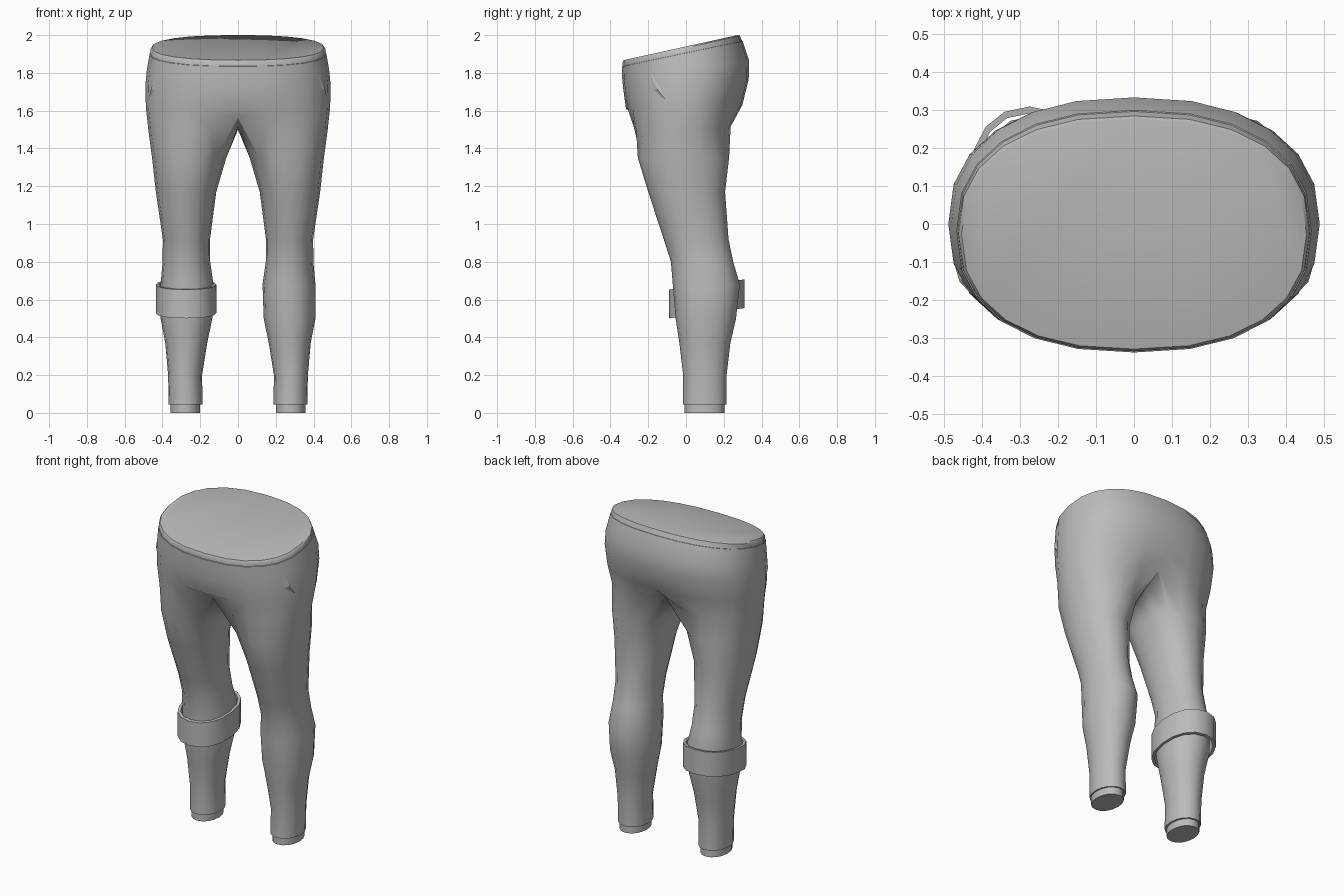
import bpy, bmesh
from math import sin, cos, radians, exp
from mathutils import Vector
from mathutils.bvhtree import BVHTree

old = bpy.data.objects.get("Cube")
if old:
    bpy.data.objects.remove(old)

grey = bpy.data.materials.new("grey_cloth")
grey.use_nodes = True
colour = (0.5, 0.5, 0.5, 1)
grey.diffuse_color = colour
grey.node_tree.nodes["Principled BSDF"].inputs["Base Color"].default_value = colour


def finish(name, bm, mirror=False, angle=40):
    bmesh.ops.recalc_face_normals(bm, faces=bm.faces)
    mesh = bpy.data.meshes.new(name)
    bm.to_mesh(mesh)
    mesh.materials.append(grey)
    ob = bpy.data.objects.new(name, mesh)
    bpy.context.collection.objects.link(ob)
    bpy.ops.object.select_all(action='DESELECT')
    ob.select_set(True)
    bpy.context.view_layer.objects.active = ob
    bpy.ops.object.shade_smooth_by_angle(angle=radians(angle))
    if mirror:
        ob.modifiers.new("mirror", 'MIRROR').merge_threshold = 0.0005
    return ob


def rounded(deg, rx, ry, n):
    """Point on a superellipse."""
    c, s = cos(radians(deg)), sin(radians(deg))
    power = lambda v: (abs(v) ** (2 / n)) * (1 if v >= 0 else -1) if abs(v) > 1e-6 else 0
    return rx * power(c), ry * power(s)


def bridge(bm, a, b, closed):
    count = len(a)
    for i in range(count if closed else count - 1):
        j = (i + 1) % count
        bm.faces.new((a[i], a[j], b[j], b[i]))


OUTER = 13   # points shared by leg and hip rings
bm = bmesh.new()

# Legs, from the ankle up: z, inner x, outer x, front y, back y
leg_levels = [
    (0.00, .200, .358, -.008, .205), (0.045, .200, .358, -.008, .205),
    (0.045, .188, .367, -.017, .215), (0.20, .190, .370, -.015, .215),
    (0.37, .163, .385, -.035, .235), (0.50, .136, .410, -.055, .265),
    (0.68, .130, .410, -.070, .285), (0.80, .147, .399, -.080, .250),
    (0.92, .148, .398, -.118, .225), (1.17, .115, .435, -.200, .207),
    (1.35, .062, .455, -.255, .228)]
legs = []
for z, x0, x1, y0, y1 in leg_levels:
    ring = []
    for k in range(16):
        x, y = rounded(-135 + 22.5 * k, (x1 - x0) / 2, (y1 - y0) / 2, 2.1)
        ring.append(bm.verts.new((x + (x0 + x1) / 2, y + (y0 + y1) / 2, z)))
    legs.append(ring)
for a, b in zip(legs, legs[1:]):
    bridge(bm, a, b, True)
bm.faces.new(legs[0])

# Hips and waistband: z at y = 0, tilt, half width, front y, back y
hip_levels = [
    (1.50, 0, .475, -.297, .255), (1.62, .03, .488, -.318, .298),
    (1.74, .08, .490, -.332, .332), (1.82, .14, .482, -.338, .334),
    (1.905, .21, .468, -.339, .300), (1.906, .21, .465, -.336, .297),
    (1.932, .23, .463, -.336, .285), (1.940, .22, .455, -.330, .275)]
hips = []
for level, (z, tilt, rx, y0, y1) in enumerate(hip_levels):
    ring = []
    for k in range(OUTER):
        x, y = rounded(-90 + 15 * k, rx, (y1 - y0) / 2, 2.35)
        y += (y0 + y1) / 2
        lift = 0
        if level == 0:   # crease above the crotch
            dip = exp(-(x / 0.13) ** 2)
            lift, y = 0.06 * dip, y * (1 - 0.16 * dip)
        ring.append(bm.verts.new((x, y, z + tilt * y + lift)))
    hips.append(ring)
for a, b in zip(hips, hips[1:]):
    bridge(bm, a, b, False)
bm.faces.new(hips[-1])

# Crotch saddle joining the legs to the hips
saddle = [bm.verts.new((0, y, z)) for y, z in ((.12, 1.515), (-.02, 1.5), (-.15, 1.515))]
bridge(bm, legs[-1], hips[0] + saddle, True)

bmesh.ops.recalc_face_normals(bm, faces=bm.faces)
surface = BVHTree.FromBMesh(bm)
finish("trousers", bm, mirror=True)
bm.free()

# Slanted pocket folds on both hips
bm = bmesh.new()
fold = []
for y, z, out in ((-.195, 1.81, .001), (-.150, 1.745, .002), (-.095, 1.64, .001),
                  (-.170, 1.71, .002), (-.148, 1.715, .009)):
    hit = surface.ray_cast(Vector((1, y, z)), Vector((-1, 0, 0)))
    fold.append(bm.verts.new(hit[0] + hit[1] * out))
for i in range(4):
    bm.faces.new((fold[i], fold[(i + 1) % 4], fold[4]))
finish("pocket_folds", bm, mirror=True, angle=10)
bm.free()

# Rolled cuff below the right knee, higher at the back
bm = bmesh.new()
rings = []
for rx, ry, z in ((.160, .200, .513), (.160, .200, .665), (.144, .182, .665), (.144, .182, .513)):
    ring = []
    for k in range(16):
        x, y = rounded(22.5 * k, rx, ry, 2.2)
        ring.append(bm.verts.new((x - .275, y + .11, z + .135 * (y + .11))))
    rings.append(ring)
for i in range(4):
    bridge(bm, rings[i], rings[(i + 1) % 4], True)
finish("rolled_cuff", bm)
bm.free()
